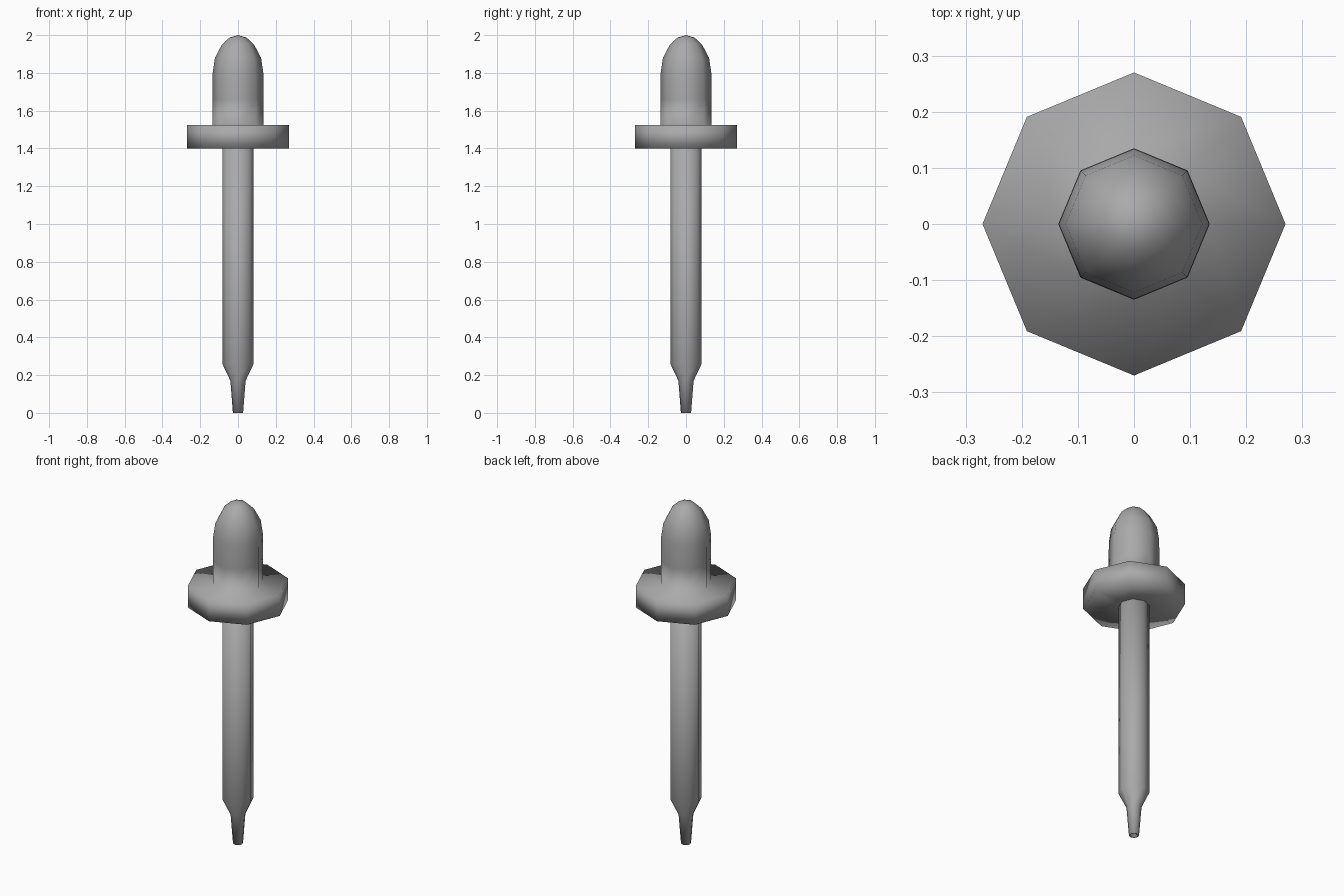
import bpy, bmesh
from math import cos, sin, tau

cube = bpy.data.objects.get("Cube")
if cube:
    bpy.data.objects.remove(cube, do_unlink=True)

SIDES = 8

grey = bpy.data.materials.new("plain grey")
grey.use_nodes = True
colour = (0.4, 0.4, 0.4, 1)
grey.diffuse_color = colour
grey.node_tree.nodes["Principled BSDF"].inputs["Base Color"].default_value = colour


def lathe(name, profile):
    """Spin (radius, height) points round z; a zero radius becomes a pole."""
    bm = bmesh.new()
    rings = []
    for r, z in profile:
        count = SIDES if r > 0 else 1
        rings.append([bm.verts.new((r * cos(tau * i / SIDES), r * sin(tau * i / SIDES), z))
                      for i in range(count)])
    for low, high in zip(rings, rings[1:]):
        for i in range(SIDES):
            j = (i + 1) % SIDES
            corners = [low[i % len(low)], low[j % len(low)],
                       high[j % len(high)], high[i % len(high)]]
            bm.faces.new(list(dict.fromkeys(corners)))
    bmesh.ops.recalc_face_normals(bm, faces=bm.faces)
    for face in bm.faces:
        face.smooth = True
    mesh = bpy.data.meshes.new(name)
    bm.to_mesh(mesh)
    bm.free()
    mesh.materials.append(grey)
    obj = bpy.data.objects.new(name, mesh)
    bpy.context.collection.objects.link(obj)
    return obj


# Glass tube with a narrow, hollow tip
lathe("glass_tube", [(0, 0.12), (0.02, 0.12), (0.02, 0), (0.027, 0), (0.04, 0.17),
                     (0.083, 0.26), (0.083, 1.45), (0, 1.45)])

# Collar and squeeze bulb, one continuous rubber piece
lathe("collar_and_bulb", [(0, 1.4), (0.083, 1.4), (0.27, 1.4), (0.27, 1.525),
                          (0.135, 1.525), (0.135, 1.66), (0.134, 1.8), (0.122, 1.88),
                          (0.085, 1.95), (0.045, 1.987), (0, 2)])
